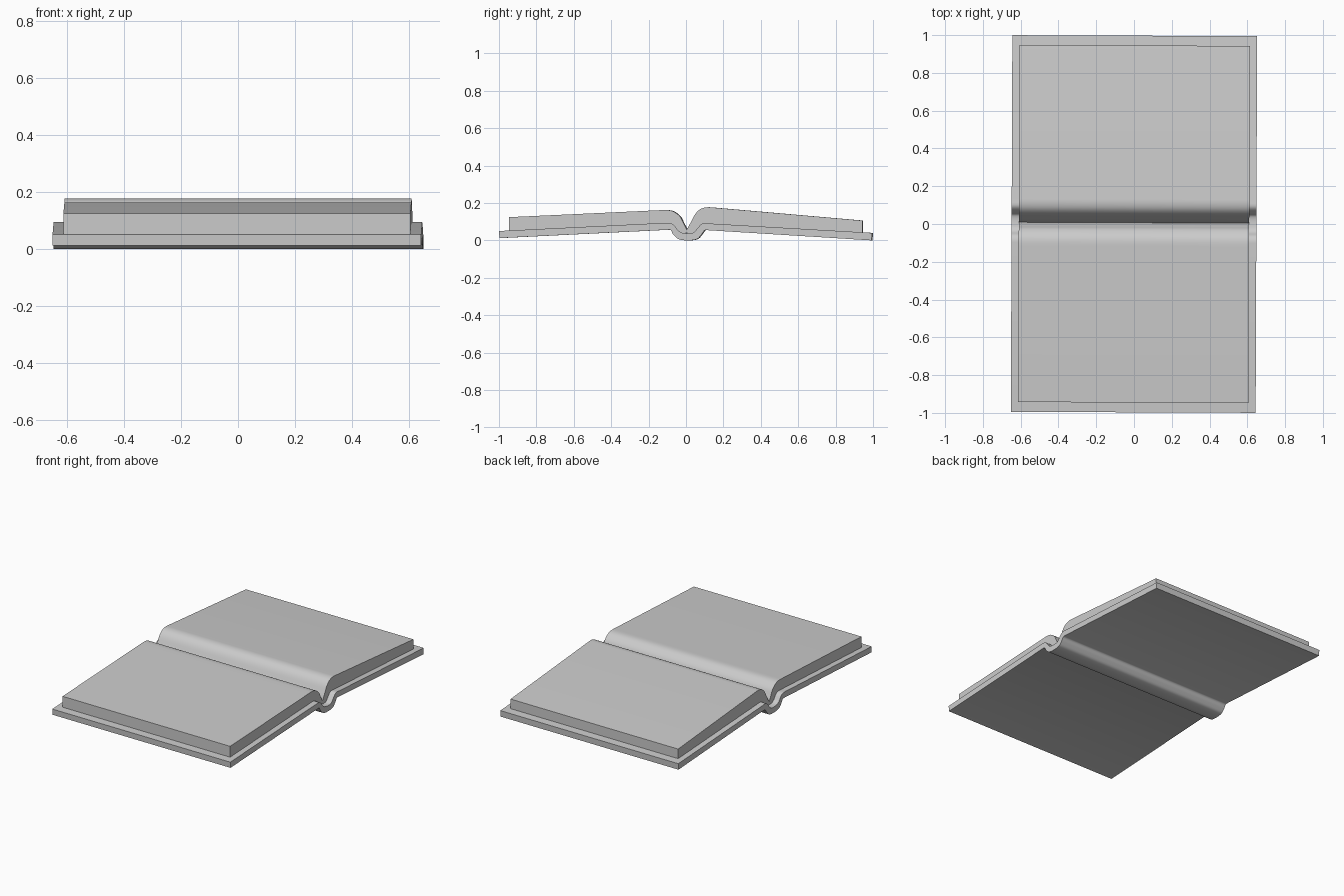
import bpy, bmesh, math
from mathutils import Vector

cube = bpy.data.objects.get("Cube")
if cube:
    bpy.data.objects.remove(cube, do_unlink=True)

grey = bpy.data.materials.new("plain_grey")
grey.use_nodes = True
colour = (0.6, 0.6, 0.6, 1)
grey.diffuse_color = colour
grey.node_tree.nodes["Principled BSDF"].inputs["Base Color"].default_value = colour


def rounded(points, steps=4):
    """Smooth the inner points of an open profile, keeping its long end runs straight."""
    pts = [Vector(p) for p in points]
    out = [pts[0]]
    for i in range(1, len(pts) - 2):
        a, b, c, d = pts[i - 1:i + 3]
        # Limit the tangents so the long flat runs do not overshoot
        t1 = (c - a).normalized() * (c - b).length
        t2 = (d - b).normalized() * (c - b).length
        for s in range(steps):
            t = s / steps
            out.append(b * (2*t**3 - 3*t**2 + 1) + t1 * (t**3 - 2*t**2 + t)
                       + c * (3*t**2 - 2*t**3) + t2 * (t**3 - t**2))
    return out + pts[-2:]


def extrude_profile(name, lower, upper, half_width):
    """Extrude the strip between two (y, z) lines along x."""
    outline = list(lower) + list(reversed(upper))
    bm = bmesh.new()
    ends = [[bm.verts.new((x, p[0], p[1])) for p in outline]
            for x in (-half_width, half_width)]
    n = len(outline)
    for i in range(n):
        j = (i + 1) % n
        bm.faces.new((ends[0][i], ends[0][j], ends[1][j], ends[1][i]))
    for end in ends:
        bm.faces.new(end)
    bmesh.ops.recalc_face_normals(bm, faces=bm.faces)
    mesh = bpy.data.meshes.new(name)
    bm.to_mesh(mesh)
    bm.free()
    mesh.materials.append(grey)
    obj = bpy.data.objects.new(name, mesh)
    bpy.context.collection.objects.link(obj)
    obj.rotation_euler.z = -0.004
    bpy.ops.object.select_all(action="DESELECT")
    obj.select_set(True)
    bpy.context.view_layer.objects.active = obj
    bpy.ops.object.shade_smooth_by_angle(angle=math.radians(35))
    return obj


# Cover: two gently sloping boards joined by a sunken spine
cover_under = rounded([(-0.995, 0.012), (-0.085, 0.057), (-0.065, 0.03), (-0.035, 0.006),
                       (0.01, 0), (0.06, 0.006), (0.085, 0.03), (0.108, 0.055), (0.995, 0)])
cover_top = rounded([(-0.997, 0.05), (-0.1, 0.094), (-0.065, 0.085), (-0.04, 0.053),
                     (-0.015, 0.04), (0.04, 0.04), (0.06, 0.06), (0.09, 0.09), (0.13, 0.09),
                     (0.997, 0.04)])
extrude_profile("book_cover", cover_under, cover_top, 0.648)

# Pages: two blocks whose tops roll down into the central fold
front_top = rounded([(-0.945, 0.124), (-0.12, 0.162), (-0.07, 0.157), (-0.03, 0.128),
                     (-0.01, 0.09), (0.007, 0.058)])
back_top = rounded([(0.007, 0.058), (0.03, 0.1), (0.055, 0.145), (0.085, 0.17),
                    (0.13, 0.177), (0.945, 0.106)])
front_base = [(-0.945, 0.0525)] + [p for p in cover_top if -0.9 < p[0] < 0.007] + [(0.007, 0.04)]
back_base = [(0.007, 0.04)] + [p for p in cover_top if 0.007 < p[0] < 0.9] + [(0.945, 0.043)]
extrude_profile("front_pages", front_base, front_top, 0.61)
extrude_profile("back_pages", back_base, back_top, 0.61)
